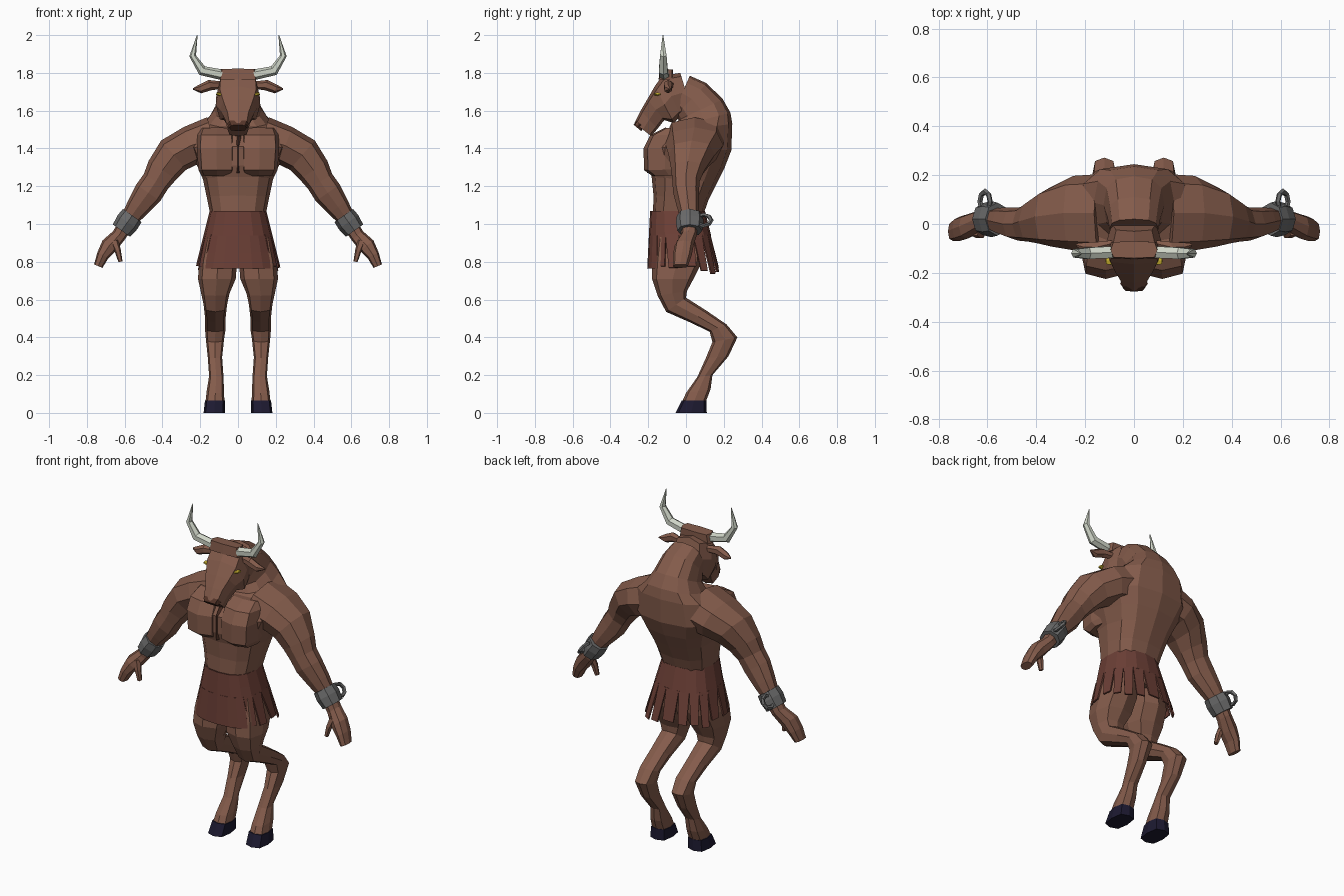
import bpy, bmesh, random
from math import sin, cos, pi, copysign, radians
from mathutils import Vector, Matrix

random.seed(4)


def material(name, r, g, b):
    m = bpy.data.materials.new(name)
    m.diffuse_color = (r, g, b, 1)
    return m


HIDE = material("hide", 0.23, 0.105, 0.07)
DARK = material("dark_hide", 0.09, 0.035, 0.022)
LEATHER = material("leather", 0.15, 0.05, 0.037)
BONE = material("bone", 0.62, 0.66, 0.57)
IRON = material("iron", 0.14, 0.14, 0.14)
HOOF = material("hoof", 0.012, 0.01, 0.03)
YELLOW = material("yellow", 0.6, 0.45, 0.03)


def finish(ob, mat, mirror):
    ob.data.materials.append(mat)
    if mirror:
        ob.modifiers.new("mirror", 'MIRROR').use_mirror_merge = False
    return ob


def mesh_object(name, bm, mat, mirror=False):
    bmesh.ops.recalc_face_normals(bm, faces=bm.faces)
    me = bpy.data.meshes.new(name)
    bm.to_mesh(me)
    bm.free()
    ob = bpy.data.objects.new(name, me)
    bpy.context.collection.objects.link(ob)
    return finish(ob, mat, mirror)


def ring(c, u, v, n, p):
    """Rounded-box cross-section with half axes u and v."""
    out = []
    for i in range(n):
        a = 2 * pi * i / n
        s, t = sin(a), cos(a)
        s = 0 if abs(s) < 1e-6 else copysign(abs(s) ** p, s)
        t = 0 if abs(t) < 1e-6 else copysign(abs(t) ** p, t)
        out.append(c + u * t + v * s)
    return out


def loft(name, rings, mat, mirror=False):
    bm = bmesh.new()
    rows = [[bm.verts.new(p) for p in r] for r in rings]
    n = len(rows[0])
    for a, b in zip(rows, rows[1:]):
        for i in range(n):
            j = (i + 1) % n
            bm.faces.new((a[i], a[j], b[j], b[i]))
    bm.faces.new(rows[0])
    bm.faces.new(rows[-1])
    return mesh_object(name, bm, mat, mirror)


def body(name, secs, mat, n=8, p=0.7, mirror=False):
    """Sections: front y, z, back y, z, centre x, half width."""
    rings = []
    for fy, fz, by, bz, x, hw in secs:
        f, b = Vector((x, fy, fz)), Vector((x, by, bz))
        rings.append(ring((f + b) / 2, Vector((hw, 0, 0)), (b - f) / 2, n, p))
    return loft(name, rings, mat, mirror)


def limb(name, secs, mat, n=8, p=0.8, mirror=True):
    """Sections: x, y, z, radius in the xz plane, radius along y."""
    pts = [Vector(s[:3]) for s in secs]
    rings = []
    for i, s in enumerate(secs):
        d = pts[min(i + 1, len(pts) - 1)] - pts[max(i - 1, 0)]
        u = Vector((d.z, 0, -d.x)).normalized()
        rings.append(ring(pts[i], u * s[3], Vector((0, s[4], 0)), n, p))
    return loft(name, rings, mat, mirror)


# Torso, hump and neck
body("torso", [
    (-0.16, 0.88, 0.10, 0.88, 0, 0.15), (-0.175, 1.05, 0.085, 1.03, 0, 0.145),
    (-0.172, 1.15, 0.12, 1.13, 0, 0.165), (-0.182, 1.25, 0.165, 1.22, 0, 0.185),
    (-0.20, 1.31, 0.205, 1.30, 0, 0.215), (-0.20, 1.41, 0.24, 1.39, 0, 0.26),
    (-0.15, 1.48, 0.245, 1.53, 0, 0.23), (-0.06, 1.51, 0.235, 1.59, 0, 0.165),
    (-0.04, 1.55, 0.195, 1.66, 0, 0.125), (-0.05, 1.58, 0.11, 1.745, 0, 0.11),
    (-0.06, 1.60, 0.02, 1.785, 0, 0.10)], HIDE, n=12, p=0.75)

# Chest plates either side of the breastbone
body("chest_muscle", [
    (-0.18, 1.255, 0, 1.26, 0.11, 0.085), (-0.222, 1.285, 0, 1.29, 0.112, 0.098),
    (-0.225, 1.40, 0, 1.40, 0.115, 0.103), (-0.19, 1.47, 0, 1.47, 0.115, 0.10),
    (-0.11, 1.51, 0, 1.50, 0.11, 0.09)], HIDE, p=0.6, mirror=True)
body("breastbone", [(-0.207, 1.27, -0.1, 1.27, 0, 0.02),
                    (-0.207, 1.42, -0.1, 1.42, 0, 0.025),
                    (-0.158, 1.485, -0.1, 1.485, 0, 0.03)], DARK, n=4)

# Head
body("head", [
    (-0.03, 1.80, 0.03, 1.60, 0, 0.09), (-0.125, 1.785, -0.03, 1.57, 0, 0.115),
    (-0.165, 1.73, -0.065, 1.535, 0, 0.118), (-0.205, 1.66, -0.115, 1.55, 0, 0.095),
    (-0.24, 1.60, -0.15, 1.505, 0, 0.068), (-0.272, 1.535, -0.185, 1.465, 0, 0.055)],
    HIDE, p=0.6)
body("nose", [(-0.262, 1.55, -0.225, 1.51, 0, 0.057),
              (-0.277, 1.525, -0.237, 1.492, 0, 0.045)], DARK, p=0.6)
body("poll", [(-0.145, 1.765, -0.07, 1.765, 0, 0.105),
              (-0.14, 1.822, -0.07, 1.818, 0, 0.095)], HIDE, p=0.35)

# Horns, ears and eyes
limb("horn", [(0.085, -0.115, 1.79, 0.028, 0.028), (0.19, -0.12, 1.812, 0.027, 0.027),
              (0.24, -0.12, 1.89, 0.018, 0.02), (0.216, -0.122, 2.0, 0.002, 0.002)],
     BONE, n=6, p=1)
limb("ear", [(0.09, -0.08, 1.735, 0.02, 0.015), (0.15, -0.095, 1.735, 0.028, 0.025),
             (0.20, -0.095, 1.715, 0.024, 0.022), (0.238, -0.085, 1.715, 0.004, 0.006)],
     HIDE, n=6, p=1)
limb("eye", [(0.08, -0.15, 1.685, 0.012, 0.022), (0.115, -0.15, 1.69, 0.006, 0.016)],
     YELLOW, n=6, p=1)

# Arms and hands
limb("arm", [
    (0.13, 0.045, 1.45, 0.12, 0.16), (0.25, 0.045, 1.415, 0.105, 0.152),
    (0.34, 0.03, 1.365, 0.102, 0.122), (0.40, 0.01, 1.285, 0.088, 0.088),
    (0.435, 0.0, 1.225, 0.075, 0.072), (0.475, 0.0, 1.165, 0.077, 0.068),
    (0.53, 0.01, 1.09, 0.062, 0.058), (0.59, 0.02, 1.005, 0.042, 0.042),
    (0.63, 0.015, 0.94, 0.038, 0.042), (0.682, -0.01, 0.885, 0.045, 0.05),
    (0.715, -0.02, 0.835, 0.033, 0.05), (0.74, -0.03, 0.777, 0.024, 0.04)], HIDE)
limb("thumb", [(0.655, -0.025, 0.91, 0.022, 0.025), (0.637, -0.04, 0.86, 0.017, 0.02),
               (0.622, -0.045, 0.80, 0.011, 0.014)], HIDE, n=6)

# Wrist shackles with a broken link
limb("shackle", [(0.56, 0.02, 1.045, 0.06, 0.068), (0.585, 0.02, 1.01, 0.064, 0.074),
                 (0.617, 0.02, 0.965, 0.056, 0.066)], IRON, p=1)
bpy.ops.mesh.primitive_torus_add(major_segments=8, minor_segments=5,
                                 major_radius=0.036, minor_radius=0.011)
link = bpy.context.object
link.name = "chain_link"
link.data.transform(Matrix.Translation((0.61, 0.092, 1.02))
                    @ Matrix.Rotation(radians(55), 4, 'Y')
                    @ Matrix.Diagonal((1, 1.15, 1, 1)))
finish(link, IRON, True)

# Legs with backward hocks, and hooves
body("leg", [
    (-0.165, 0.93, 0.10, 0.93, 0.09, 0.088), (-0.178, 0.80, 0.085, 0.80, 0.105, 0.10),
    (-0.18, 0.71, 0.04, 0.71, 0.112, 0.10), (-0.15, 0.62, 0.005, 0.645, 0.12, 0.075),
    (-0.105, 0.535, 0.0, 0.61, 0.12, 0.062), (0.02, 0.48, 0.11, 0.54, 0.12, 0.055),
    (0.125, 0.43, 0.215, 0.468, 0.12, 0.055), (0.14, 0.375, 0.272, 0.40, 0.122, 0.048),
    (0.105, 0.29, 0.225, 0.30, 0.122, 0.038), (0.06, 0.19, 0.14, 0.20, 0.115, 0.038),
    (0.0, 0.105, 0.13, 0.125, 0.12, 0.046), (-0.02, 0.06, 0.105, 0.06, 0.122, 0.05)],
    HIDE, mirror=True)
body("hoof", [(-0.055, 0, 0.11, 0, 0.126, 0.056),
              (-0.022, 0.066, 0.108, 0.066, 0.122, 0.053)], HOOF, p=0.6, mirror=True)


# Kilt: waist sheet plus hanging strips
def kilt_point(a, z):
    t = (1.07 - z) / 0.30
    x = (0.15 + 0.075 * t) * copysign(abs(sin(a)) ** 0.85, sin(a))
    y = (-0.045 + 0.03 * t) - (0.145 + 0.045 * t) * copysign(abs(cos(a)) ** 0.75, cos(a))
    return Vector((x, y, z))


def sheet(bm, angles, levels):
    rows = [[bm.verts.new(kilt_point(a, z)) for a in angles(k)] for k, z in enumerate(levels)]
    for a, b in zip(rows, rows[1:]):
        for i in range(len(a) - 1):
            bm.faces.new((a[i], a[i + 1], b[i + 1], b[i]))


kilt = bmesh.new()
sheet(kilt, lambda k: [2 * pi * i / 16 for i in range(17)], (1.07, 1.0, 0.94))
front = 0.85
sheet(kilt, lambda k: [front * i / 3 for i in range(-3, 4)], (0.94, 0.85, 0.765))
count = 13
for i in range(count):
    step = (2 * pi - 2 * front) / count
    mid = front + step * (i + 0.5)
    back = max(0, -cos(mid))
    low = 0.775 - 0.04 * back + random.uniform(-0.01, 0.04)
    sheet(kilt, lambda k: [mid - step * (0.5 - 0.09 * k), mid + step * (0.5 - 0.09 * k)],
          (0.945, 0.86, low))
bmesh.ops.remove_doubles(kilt, verts=kilt.verts, dist=0.001)
kilt_ob = mesh_object("kilt", kilt, LEATHER)
kilt_ob.modifiers.new("thickness", 'SOLIDIFY').thickness = 0.008
